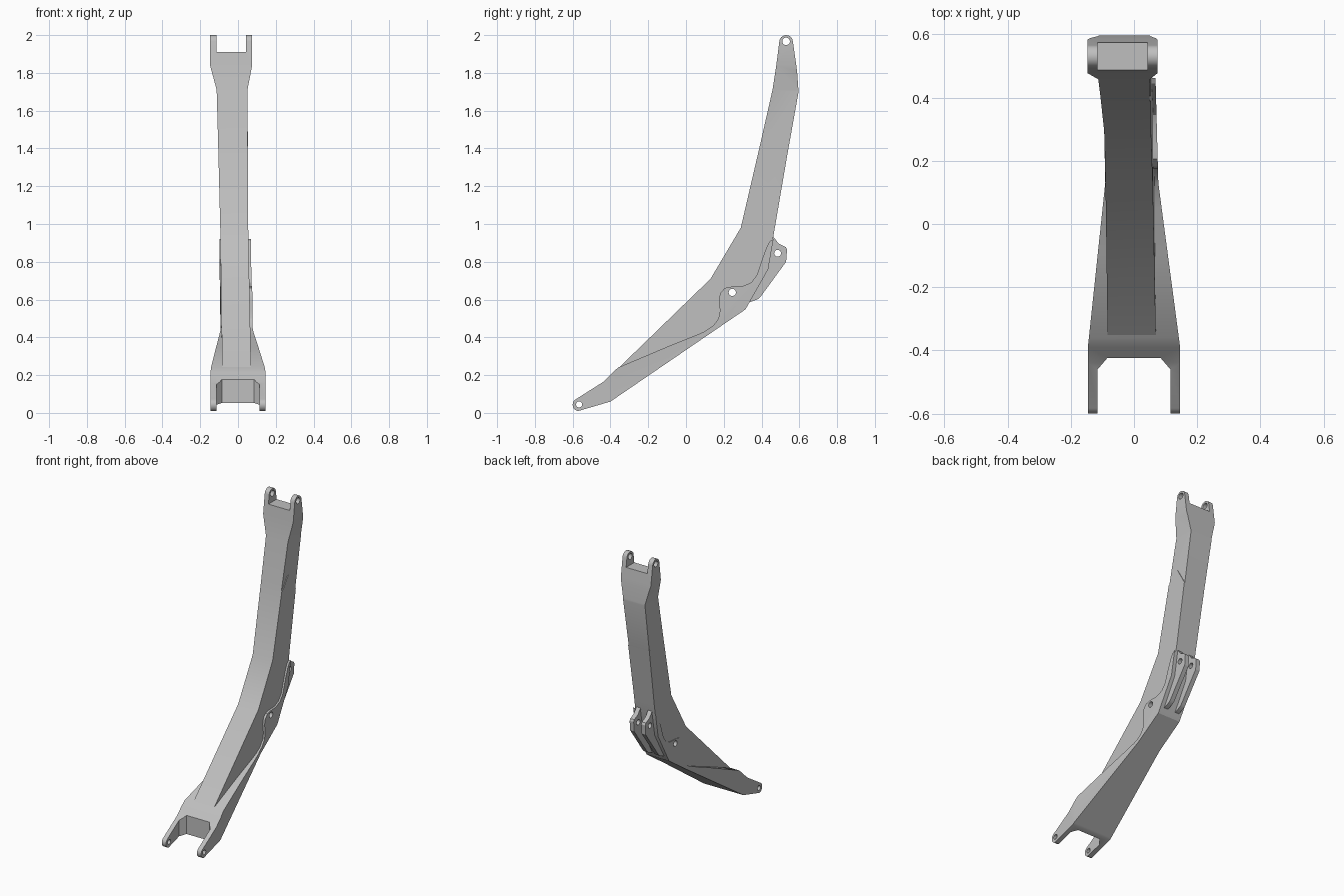
import bpy, bmesh, math
from mathutils import Vector

cube = bpy.data.objects.get("Cube")
if cube:
    bpy.data.objects.remove(cube, do_unlink=True)

grey = bpy.data.materials.new("steel_grey")
grey.use_nodes = True
colour = (0.52, 0.52, 0.52, 1)
grey.diffuse_color = colour
grey.node_tree.nodes["Principled BSDF"].inputs["Base Color"].default_value = colour


def arc(cy, cz, r, start, end, n=10):
    """Points of an arc in the side plane."""
    angles = [math.radians(start + (end - start) * i / n) for i in range(n + 1)]
    return [(cy + r * math.cos(a), cz + r * math.sin(a)) for a in angles]


def width_at(table, t):
    """Left and right limits interpolated along a width table."""
    if t <= table[0][0]:
        return table[0][1:]
    for (t0, a0, b0), (t1, a1, b1) in zip(table, table[1:]):
        if t <= t1:
            f = (t - t0) / (t1 - t0)
            return a0 + (a1 - a0) * f, b0 + (b1 - b0) * f
    return table[-1][1:]


def prism(name, profile, axis, table):
    """Side profile spread across x, its width varying along axis 1 (y) or 2 (z)."""
    bm = bmesh.new()
    ends = [[bm.verts.new((x, y, z)) for y, z in profile] for x in (-1, 1)]
    for ring in ends:
        bm.faces.new(ring)
    n = len(profile)
    for i in range(n):
        j = (i + 1) % n
        bm.faces.new((ends[0][i], ends[0][j], ends[1][j], ends[1][i]))
    normal = Vector((0, axis == 1, axis == 2))
    for t, _, _ in table[1:-1]:
        bmesh.ops.bisect_plane(bm, geom=bm.verts[:] + bm.edges[:] + bm.faces[:],
                               plane_co=normal * t, plane_no=normal, dist=1e-5)
    for v in bm.verts:
        v.co.x = width_at(table, v.co[axis])[int(v.co.x > 0)]
    bmesh.ops.recalc_face_normals(bm, faces=bm.faces[:])
    mesh = bpy.data.meshes.new(name)
    bm.to_mesh(mesh)
    bm.free()
    mesh.materials.append(grey)
    obj = bpy.data.objects.new(name, mesh)
    bpy.context.collection.objects.link(obj)
    return obj


def straight(name, profile, x0, x1):
    return prism(name, profile, 1, [(-1, x0, x1), (1, x0, x1)])


def cut(obj, cutter):
    """Subtract the cutter and discard it."""
    cutter.hide_render = True
    mod = obj.modifiers.new("cut", 'BOOLEAN')
    mod.operation = 'DIFFERENCE'
    mod.solver = 'EXACT'
    mod.object = cutter
    bpy.context.view_layer.objects.active = obj
    bpy.ops.object.modifier_apply(modifier=mod.name)
    bpy.data.objects.remove(cutter, do_unlink=True)


def pin_hole(obj, y, z, r):
    cut(obj, straight("pin_cutter", arc(y, z, r, 0, 345, 23), -0.4, 0.4))


# Lower box section, ending in a pointed joint at the top
joint = [(0.39, 1.41), (0.405, 1.415), (0.447, 1.48), (0.46, 1.49), (0.473, 1.48), (0.537, 1.37)]
lower_box = prism("lower_box_section",
                  [(-0.36, 0.235), (0.13, 0.71), (0.29, 0.98)] + joint +
                  [(0.46, 0.92), (0.425, 0.77), (0.30, 0.56), (-0.33, 0.13)],
                  2, [(0.2, -0.083, 0.07), (0.98, -0.094, 0.054), (1.5, -0.107, 0.053)])

# Upper box section flaring into the head fork
upper_box = prism("upper_box_section",
                  joint[::-1] + [(0.39, 1.41), (0.458, 1.71), (0.478, 1.84)][1:] +
                  arc(0.53, 1.964, 0.036, 175, 5) + [(0.588, 1.81), (0.596, 1.70)],
                  2, [(1.35, -0.103, 0.049), (1.71, -0.113, 0.05),
                      (1.84, -0.148, 0.075), (2.0, -0.148, 0.075)])
cut(upper_box, straight("fork_cutter", [(0.3, 1.91), (0.8, 1.91), (0.8, 2.2), (0.3, 2.2)], -0.115, 0.043))
pin_hole(upper_box, 0.53, 1.967, 0.02)

# Flared foot with its side plates and curved upper edge
foot = prism("flared_foot",
             arc(-0.566, 0.043, 0.034, 260, 120) +
             [(-0.44, 0.163), (-0.36, 0.24), (-0.1, 0.35), (0.05, 0.41), (0.10, 0.432),
              (0.145, 0.462), (0.172, 0.50), (0.18, 0.54), (0.174, 0.60), (0.182, 0.635),
              (0.205, 0.661), (0.24, 0.668), (0.30, 0.671), (0.345, 0.69), (0.375, 0.73),
              (0.405, 0.82), (0.43, 0.885), (0.445, 0.91), (0.463, 0.92),
              (0.435, 0.76), (0.315, 0.548), (-0.40, 0.06)],
             1, [(-0.6, -0.146, 0.146), (-0.39, -0.146, 0.146),
                 (0.13, -0.091, 0.077), (0.47, -0.098, 0.068)])
cut(foot, prism("foot_slot_cutter", [(-0.8, -0.2), (-0.425, -0.2), (-0.425, 0.5), (-0.8, 0.5)],
                1, [(-0.8, -0.115, 0.115), (-0.46, -0.115, 0.115), (-0.425, -0.085, 0.085)]))
pin_hole(foot, -0.566, 0.045, 0.016)

# Cross pin hole through the boss
for part in (foot, lower_box):
    pin_hole(part, 0.245, 0.638, 0.019)

# Pair of cylinder lugs on the back
lugs = []
for side, x in (("right", -0.072), ("left", 0.014)):
    lug = straight(side + "_back_lug",
                   [(0.44, 0.95), (0.466, 0.928), (0.49, 0.897), (0.528, 0.878), (0.535, 0.865),
                    (0.53, 0.80), (0.395, 0.615), (0.38, 0.602), (0.335, 0.585),
                    (0.31, 0.60), (0.41, 0.80)], x, x + 0.03)
    pin_hole(lug, 0.485, 0.845, 0.018)
    lugs.append(lug)

# Smooth the rounded edges, keep the plate edges sharp
bpy.ops.object.select_all(action='DESELECT')
for obj in [lower_box, upper_box, foot] + lugs:
    obj.select_set(True)
bpy.context.view_layer.objects.active = foot
bpy.ops.object.shade_smooth_by_angle(angle=math.radians(22))
